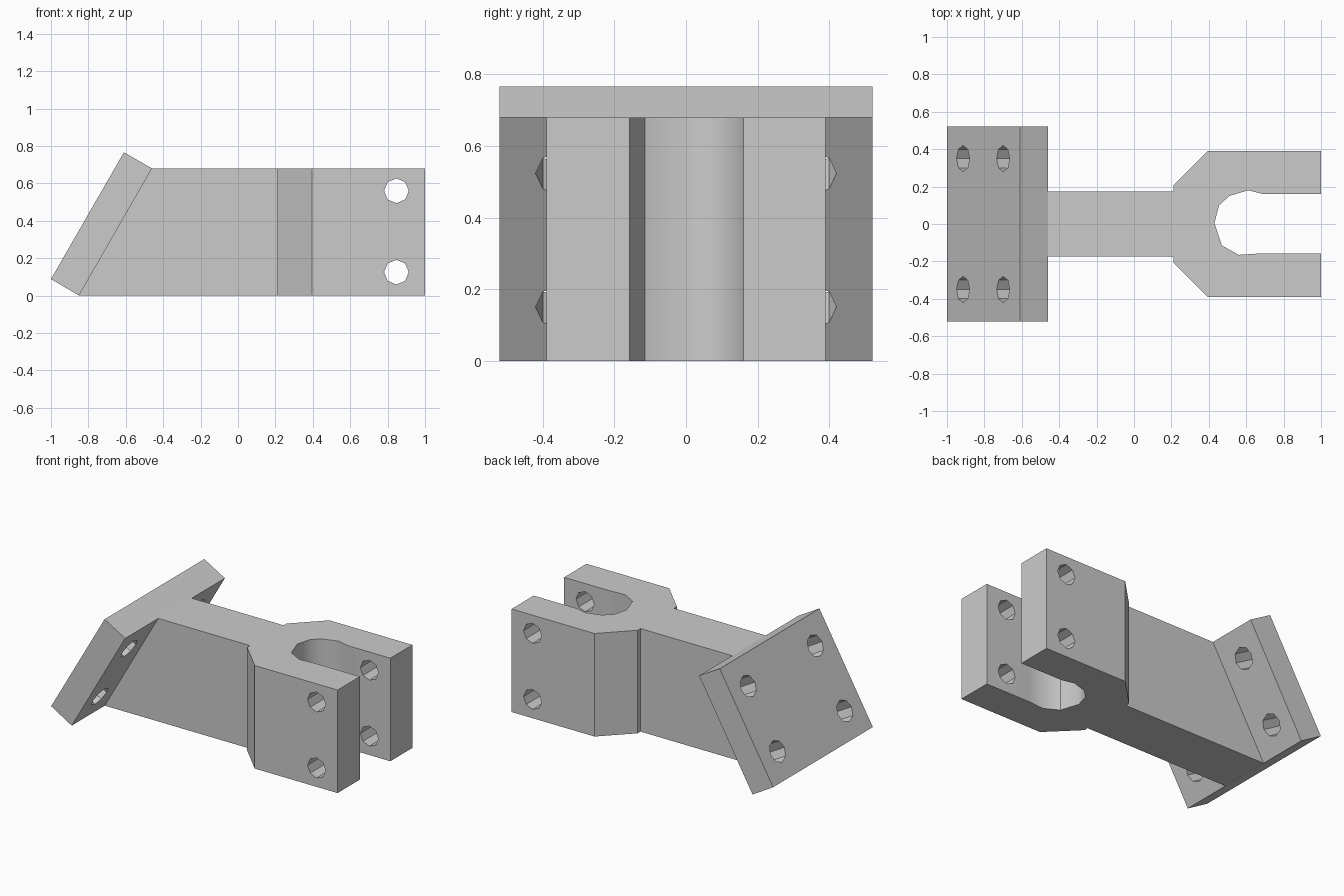
import bpy, bmesh, math
from mathutils import Vector

cube = bpy.data.objects.get("Cube")
if cube:
    bpy.data.objects.remove(cube, do_unlink=True)

grey = bpy.data.materials.new("plain grey")
grey.use_nodes = True
grey.diffuse_color = (0.6, 0.6, 0.6, 1)
grey.node_tree.nodes["Principled BSDF"].inputs["Base Color"].default_value = grey.diffuse_color


def extrude(name, points, direction):
    """Solid from a flat outline pushed along a direction."""
    bm = bmesh.new()
    face = bm.faces.new([bm.verts.new(p) for p in points])
    cap = bmesh.ops.extrude_face_region(bm, geom=[face], use_keep_orig=True)["geom"]
    moved = [g for g in cap if isinstance(g, bmesh.types.BMVert)]
    bmesh.ops.translate(bm, verts=moved, vec=direction)
    bmesh.ops.recalc_face_normals(bm, faces=bm.faces)
    mesh = bpy.data.meshes.new(name)
    bm.to_mesh(mesh)
    bm.free()
    mesh.materials.append(grey)
    obj = bpy.data.objects.new(name, mesh)
    bpy.context.collection.objects.link(obj)
    return obj


def drill(target, center, axis, radius, depth):
    """Cut a round eight-sided hole through the target."""
    bpy.ops.mesh.primitive_cylinder_add(vertices=8, radius=radius, depth=depth, location=center)
    cutter = bpy.context.object
    cutter.name = target.name + "_hole_cutter"
    cutter.rotation_mode = 'QUATERNION'
    cutter.rotation_quaternion = Vector(axis).to_track_quat('Z', 'Y')
    cutter.data.materials.append(grey)
    cutter.hide_render = True
    cutter.hide_set(True)
    cut = target.modifiers.new("hole", 'BOOLEAN')
    cut.operation = 'DIFFERENCE'
    cut.solver = 'EXACT'
    cut.object = cutter


HEIGHT = 0.68

# Slanted mounting plate
plate_outline = [(-1, 0.088), (-0.85, 0), (-0.46, HEIGHT), (-0.61, 0.766)]
plate = extrude("mounting_plate", [(x, -0.52, z) for x, z in plate_outline], (0, 1.04, 0))
for x, z in ((-0.84, 0.195), (-0.625, 0.567)):
    for y in (-0.35, 0.35):
        drill(plate, (x, y, z), (-0.866, 0, 0.5), 0.07, 0.5)

# Straight arm meeting the plate on its slope
arm_outline = [(-0.85, 0), (0.21, 0), (0.21, HEIGHT), (-0.46, HEIGHT)]
extrude("arm", [(x, -0.175, z) for x, z in arm_outline], (0, 0.35, 0))

# Forked clamp with a rounded slot
outer = [(1, -0.39), (0.395, -0.39), (0.21, -0.205), (0.21, 0.205), (0.395, 0.39), (1, 0.39)]
slot = [(1, 0.16), (0.69, 0.16), (0.61, 0.18), (0.51, 0.15), (0.455, 0.1), (0.43, 0.005),
        (0.47, -0.115), (0.56, -0.165), (0.68, -0.157), (1, -0.157)]
fork = extrude("fork_clamp", [(x, y, 0) for x, y in outer + slot], (0, 0, HEIGHT))
for z in (0.125, 0.56):
    drill(fork, (0.847, 0, z), (0, 1, 0), 0.066, 1.2)

# Soft shading inside the slot, crisp edges elsewhere
bpy.ops.object.select_all(action='DESELECT')
fork.select_set(True)
bpy.context.view_layer.objects.active = fork
bpy.ops.object.shade_smooth_by_angle(angle=math.radians(35))
